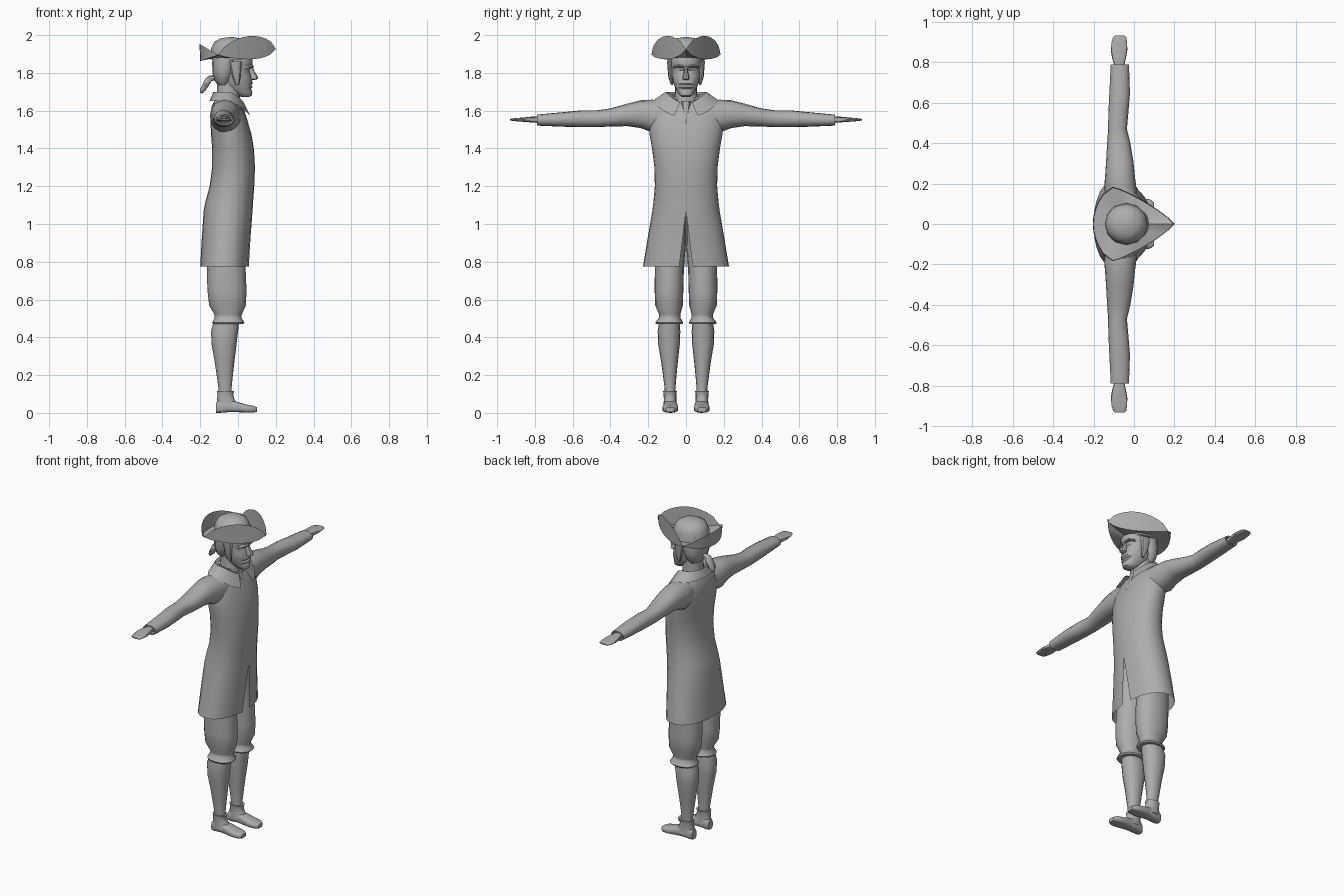
import bpy, bmesh, math
from mathutils import Vector

grey = bpy.data.materials.new("plain grey")
grey.diffuse_color = (0.42, 0.42, 0.42, 1)


def build(name, rings, closed=True, caps=(True, True), angle=40):
    """Skin a list of equal-length point rings."""
    bm = bmesh.new()
    vs = [[bm.verts.new(p) for p in r] for r in rings]
    n = len(rings[0])
    for a, b in zip(vs, vs[1:]):
        for i in range(n if closed else n - 1):
            j = (i + 1) % n
            bm.faces.new((a[i], a[j], b[j], b[i]))
    if caps[0]:
        bm.faces.new(vs[0])
    if caps[1]:
        bm.faces.new(vs[-1])
    bmesh.ops.remove_doubles(bm, verts=bm.verts[:], dist=0.0005)
    bmesh.ops.recalc_face_normals(bm, faces=bm.faces[:])
    me = bpy.data.meshes.new(name)
    bm.to_mesh(me)
    bm.free()
    ob = bpy.data.objects.new(name, me)
    bpy.context.collection.objects.link(ob)
    me.materials.append(grey)
    bpy.ops.object.select_all(action='DESELECT')
    ob.select_set(True)
    bpy.context.view_layer.objects.active = ob
    bpy.ops.object.shade_smooth_by_angle(angle=math.radians(angle))
    return ob


def oval(axis, h, a0, a1, b0, b1, n=16, gap=0, power=2.2):
    """Rounded section across an axis, spanning a0..a1 by b0..b1 (optional front gap)."""
    pts = []
    for i in range(n + (1 if gap is not None else 0)):
        t = (gap or 0) + (2 * math.pi - 2 * (gap or 0)) * i / n
        c, s = math.cos(t), math.sin(t)
        u = (a0 + a1) / 2 + (a1 - a0) / 2 * math.copysign(abs(c) ** (2 / power), c)
        v = (b0 + b1) / 2 + (b1 - b0) / 2 * math.copysign(abs(s) ** (2 / power), s)
        pts.append({'x': (h, u, v), 'y': (u, h, v), 'z': (u, v, h)}[axis])
    return pts


def loft(name, axis, rows, n=16, caps=(True, True), angle=40, power=2.2):
    return build(name, [oval(axis, *r, n=n, gap=None, power=power) for r in rows],
                 caps=caps, angle=angle)


# long coat with a slit at the front of the skirt: z, back, front, half width, slit angle
coat = [(0.775, -0.20, 0.058, 0.228, 0.13), (0.92, -0.192, 0.066, 0.204, 0.07),
        (1.07, -0.182, 0.077, 0.178, 0), (1.12, -0.172, 0.08, 0.172, 0),
        (1.2, -0.15, 0.086, 0.165, 0), (1.3, -0.137, 0.09, 0.167, 0),
        (1.4, -0.137, 0.084, 0.18, 0), (1.48, -0.143, 0.07, 0.194, 0),
        (1.56, -0.147, 0.045, 0.2, 0), (1.62, -0.14, 0.02, 0.18, 0),
        (1.66, -0.122, -0.005, 0.13, 0), (1.675, -0.11, -0.012, 0.09, 0)]
build("coat", [oval('z', z, b, f, -w, w, n=24, gap=g) for z, b, f, w, g in coat],
      closed=False, caps=(False, False))

# fold-down collar, open at the front with pointed ends
top, roll, hem = [], [], []
for i in range(25):
    t = math.radians(16 + 328 * i / 24)
    c, s = math.cos(t), math.sin(t)
    front = max(0, c) ** 2
    top.append((-0.055 + 0.062 * c + 0.012 * front, 0.075 * s, 1.685 - 0.05 * front))
    roll.append((-0.055 + 0.075 * c + 0.014 * front, 0.108 * s, 1.70 - 0.06 * front))
    hem.append((-0.055 + 0.095 * c + 0.03 * front, 0.178 * s + math.copysign(0.014, s) * front,
                1.652 - 0.085 * front))
build("collar", [top, roll, hem], closed=False, caps=(False, False))

for side, tag in ((1, "left"), (-1, "right")):
    def rows(data, axis):
        """Mirror limb sections to the chosen side."""
        if axis == 'y':
            return [(side * r[0],) + r[1:] for r in data]
        return [(z, x0, x1, side * y0, side * y1) for z, x0, x1, y0, y1 in data]

    # sleeve with hollow cuff
    loft("sleeve_" + tag, 'y', rows([
        (0.11, -0.135, 0.02, 1.49, 1.655), (0.18, -0.148, 0.012, 1.485, 1.658),
        (0.24, -0.143, 0.004, 1.508, 1.655), (0.31, -0.138, -0.003, 1.518, 1.637),
        (0.40, -0.133, -0.018, 1.516, 1.612), (0.47, -0.128, -0.035, 1.513, 1.602),
        (0.55, -0.127, -0.028, 1.513, 1.602), (0.65, -0.122, -0.02, 1.515, 1.592),
        (0.79, -0.115, -0.025, 1.521, 1.579), (0.79, -0.108, -0.033, 1.528, 1.572),
        (0.74, -0.105, -0.036, 1.531, 1.57)], 'y'))
    # flat hand
    loft("hand_" + tag, 'y', rows([
        (0.73, -0.098, -0.045, 1.536, 1.568), (0.79, -0.099, -0.047, 1.536, 1.569),
        (0.82, -0.108, -0.04, 1.538, 1.568), (0.86, -0.115, -0.033, 1.541, 1.564),
        (0.90, -0.111, -0.034, 1.544, 1.561), (0.925, -0.104, -0.038, 1.547, 1.558),
        (0.932, -0.095, -0.048, 1.549, 1.556)], 'y'), n=12, power=2.8)
    # knee breeches gathered into a band
    loft("breeches_" + tag, 'z', rows([
        (1.04, -0.15, 0.04, 0.0, 0.15), (0.9, -0.165, 0.036, 0.0, 0.165),
        (0.77, -0.165, 0.04, 0.011, 0.165), (0.65, -0.162, 0.045, 0.014, 0.166),
        (0.57, -0.153, 0.042, 0.017, 0.163), (0.52, -0.125, 0.02, 0.03, 0.142),
        (0.505, -0.123, 0.018, 0.03, 0.142), (0.478, -0.137, 0.034, 0.015, 0.163),
        (0.47, -0.132, 0.028, 0.018, 0.158)], 'z'))
    # stocking
    loft("stocking_" + tag, 'z', rows([
        (0.5, -0.125, 0.008, 0.035, 0.14), (0.43, -0.143, 0.0, 0.03, 0.15),
        (0.36, -0.139, -0.008, 0.033, 0.147), (0.28, -0.125, -0.018, 0.042, 0.133),
        (0.2, -0.113, -0.027, 0.05, 0.122), (0.13, -0.103, -0.034, 0.056, 0.113),
        (0.07, -0.1, -0.03, 0.056, 0.112)], 'z'))
    # shoe: body along x, ankle opening and heel
    loft("shoe_" + tag, 'x', [(x, side * a, side * b, z0, z1) for x, a, b, z0, z1 in [
        (-0.116, 0.06, 0.104, 0.0, 0.055), (-0.10, 0.05, 0.114, 0.0, 0.068),
        (-0.05, 0.05, 0.116, 0.004, 0.072), (-0.01, 0.045, 0.12, 0.004, 0.06),
        (0.04, 0.041, 0.126, 0.002, 0.045), (0.08, 0.045, 0.122, 0.002, 0.038),
        (0.10, 0.062, 0.106, 0.005, 0.03)]], power=3.2)
    loft("shoe_cuff_" + tag, 'z', rows([
        (0.03, -0.112, 0.01, 0.047, 0.12), (0.07, -0.111, -0.018, 0.051, 0.117),
        (0.1, -0.108, -0.026, 0.051, 0.119), (0.115, -0.112, -0.02, 0.048, 0.121)], 'z'))
    # ear and sideburn
    loft("sideburn_" + tag, 'z', rows([
        (1.735, -0.012, 0.004, 0.068, 0.08), (1.78, -0.03, 0.014, 0.072, 0.094),
        (1.86, -0.05, 0.022, 0.07, 0.1)], 'z'), n=8)
    # brow ridge
    loft("brow_" + tag, 'y', rows([
        (0.012, 0.055, 0.085, 1.826, 1.84), (0.04, 0.05, 0.081, 1.83, 1.844),
        (0.066, 0.03, 0.062, 1.824, 1.836)], 'y'), n=8)

# neck, with shirt front showing in the collar opening
loft("neck", 'z', [(1.6, -0.115, 0.01, -0.07, 0.07), (1.67, -0.112, 0.012, -0.06, 0.06),
                   (1.72, -0.11, 0.005, -0.058, 0.058), (1.78, -0.11, 0.0, -0.06, 0.06)])
loft("shirt_front", 'z', [(1.53, 0.0, 0.056, -0.01, 0.01), (1.6, -0.02, 0.034, -0.02, 0.02),
                          (1.65, -0.03, 0.022, -0.028, 0.028)], n=10)

# head: z, back, front, half width
head = [(1.673, 0.018, 0.06, 0.022), (1.68, 0.0, 0.072, 0.034), (1.7, -0.045, 0.076, 0.046),
        (1.715, -0.06, 0.068, 0.054), (1.725, -0.07, 0.078, 0.058), (1.735, -0.08, 0.07, 0.063),
        (1.745, -0.09, 0.078, 0.066), (1.77, -0.105, 0.072, 0.073), (1.79, -0.112, 0.068, 0.077),
        (1.812, -0.12, 0.06, 0.079), (1.835, -0.124, 0.076, 0.08), (1.87, -0.125, 0.076, 0.082),
        (1.92, -0.12, 0.06, 0.078)]
loft("head", 'z', [(z, b, f, -w, w) for z, b, f, w in head], n=20, power=2.3)
loft("nose", 'z', [(1.762, 0.06, 0.086, -0.012, 0.012), (1.768, 0.055, 0.106, -0.019, 0.019),
                   (1.782, 0.055, 0.104, -0.016, 0.016), (1.81, 0.05, 0.086, -0.01, 0.01),
                   (1.838, 0.05, 0.076, -0.009, 0.009)], n=8)

# hair drawn back over the head, and the tied tail
loft("hair", 'z', [(1.735, -0.105, -0.05, -0.058, 0.058), (1.76, -0.126, -0.032, -0.08, 0.08),
                   (1.8, -0.135, -0.015, -0.094, 0.094), (1.85, -0.137, 0.0, -0.098, 0.098),
                   (1.91, -0.132, 0.02, -0.095, 0.095)])
loft("hair_tail", 'x', [(-0.12, -0.014, 0.014, 1.762, 1.79), (-0.14, -0.018, 0.018, 1.755, 1.788),
                        (-0.155, -0.026, 0.026, 1.73, 1.786), (-0.172, -0.028, 0.028, 1.705, 1.772),
                        (-0.19, -0.02, 0.02, 1.69, 1.735), (-0.202, -0.006, 0.006, 1.694, 1.71)], n=10)

# hat crown
loft("hat_crown", 'z', [(1.87, -0.145, 0.07, -0.104, 0.104), (1.93, -0.143, 0.066, -0.1, 0.1),
                        (1.965, -0.125, 0.048, -0.083, 0.083), (1.983, -0.09, 0.014, -0.05, 0.05),
                        (1.99, -0.045, -0.03, -0.008, 0.008)], n=12, power=2)

# three-cornered brim: each flap runs from a corner, over a fold, to the next corner
corners = [Vector((0.197, 0, 1.925)), Vector((-0.105, 0.18, 1.895)), Vector((-0.105, -0.18, 1.895))]
flaps = [(0, 1, (0.01, 0.016), 0.085, 1.872), (1, 2, (-0.095, 0), 0.058, 1.862),
         (2, 0, (0.01, -0.016), 0.085, 1.872)]
band, fold, rim = [], [], []
for a, b, bulge, rise, low in flaps:
    for i in range(10):
        s = i / 10
        k = math.sin(math.pi * s) ** 0.6 if i else 0
        p = corners[a].lerp(corners[b], s)
        p.x += bulge[0] * k
        p.y += bulge[1] * k
        d = Vector((p.x + 0.038, p.y)).normalized()
        band.append((-0.038 + 0.102 * d.x, 0.1 * d.y, 1.88))
        fold.append((p.x, p.y, p.z + (low - p.z) * k))
        rim.append((p.x + 0.004 * d.x, p.y + 0.004 * d.y, p.z + rise * k))
build("hat_brim", [band, fold, rim], caps=(False, False))
